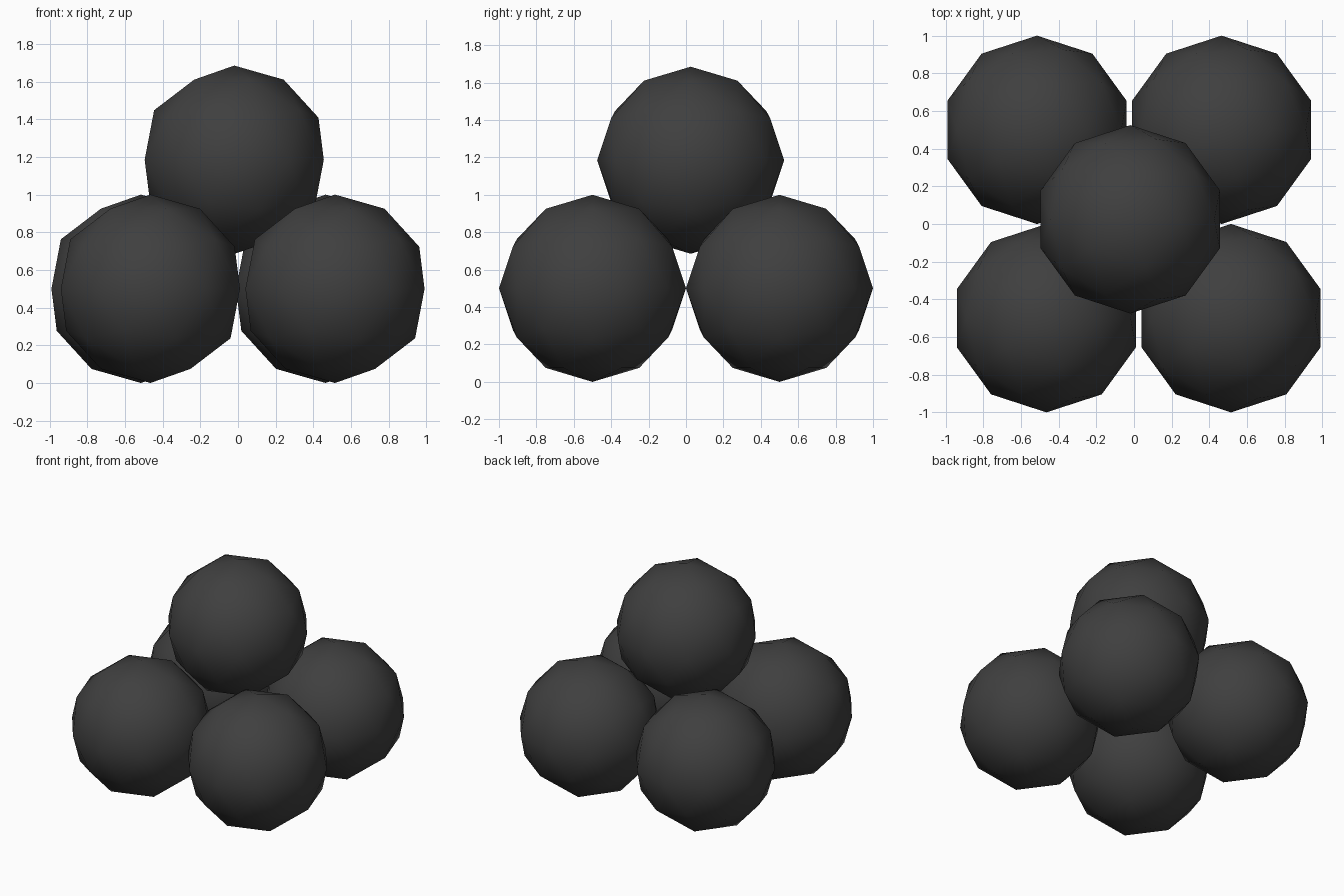
import bpy

if "Cube" in bpy.data.objects:
    bpy.data.objects.remove(bpy.data.objects["Cube"])

R = 0.5

# dark iron colour
iron = bpy.data.materials.new("dark_iron")
iron.diffuse_color = (0.05, 0.05, 0.05, 1)
iron.use_nodes = True
iron.node_tree.nodes["Principled BSDF"].inputs["Base Color"].default_value = iron.diffuse_color


def ball(name, x, y, z):
    bpy.ops.mesh.primitive_ico_sphere_add(subdivisions=2, radius=R, location=(x, y, z))
    ob = bpy.context.object
    ob.name = name
    ob.data.materials.append(iron)
    for p in ob.data.polygons:
        p.use_smooth = True
    return ob


# bottom layer: two rows of two, the rows slightly offset sideways
for row, y, shift in (("front", -R, 0.025), ("back", R, -0.025)):
    for side, x in (("left", -0.49), ("right", 0.49)):
        ball(f"{row}_{side}_ball", x + shift, y, R)

# top ball resting in the hollow
ball("top_ball", -0.02, 0.025, 1.185)
